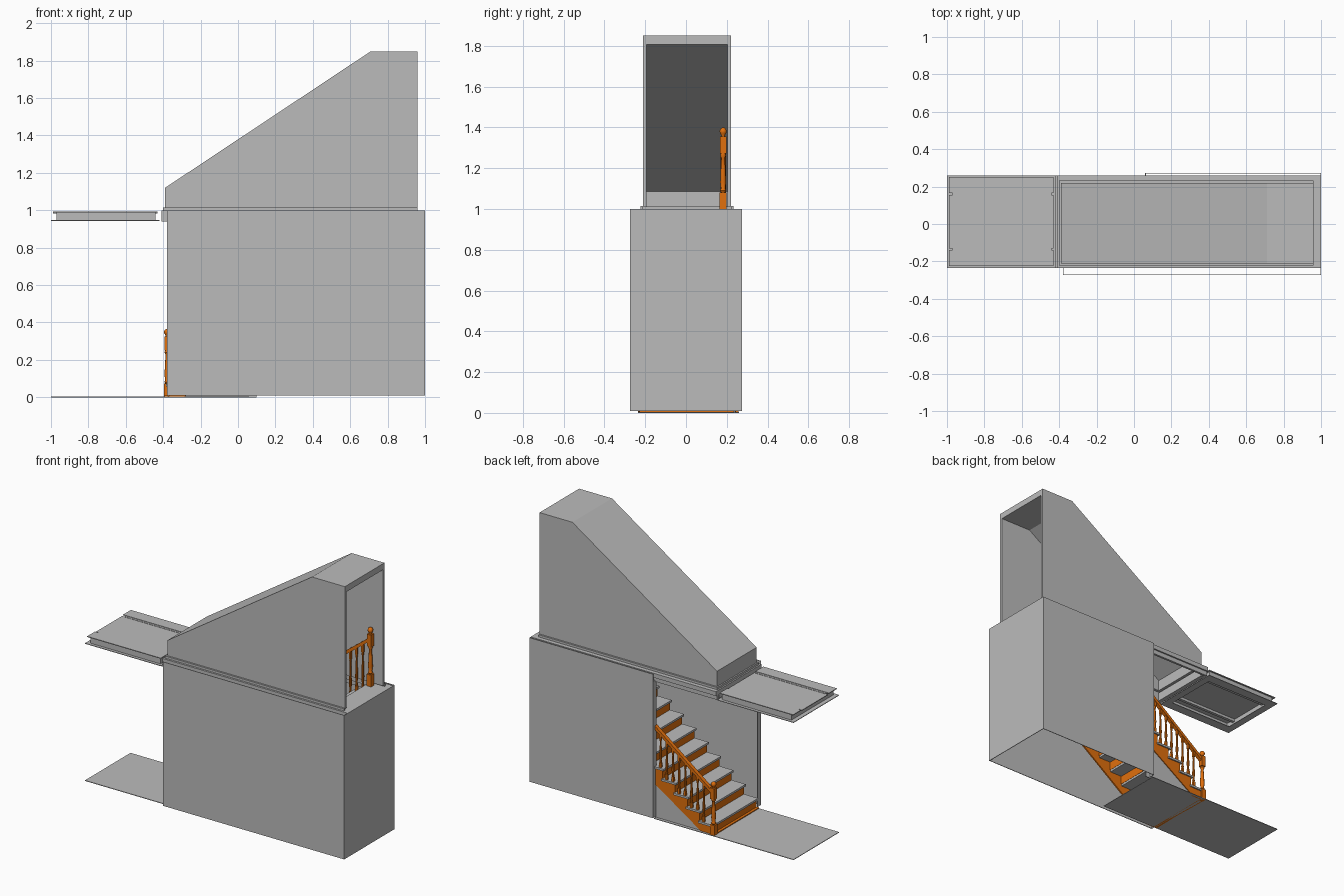
import bpy, bmesh, math
from mathutils import Vector

cube = bpy.data.objects.get("Cube")
if cube:
    bpy.data.objects.remove(cube, do_unlink=True)


def material(name, rgb):
    m = bpy.data.materials.new(name)
    m.use_nodes = True
    m.diffuse_color = (*rgb, 1)
    m.node_tree.nodes["Principled BSDF"].inputs["Base Color"].default_value = (*rgb, 1)
    return m


GREY = material("plaster grey", (0.5, 0.5, 0.5))
ORANGE = material("orange wood", (0.75, 0.16, 0.004))


def finish(name, bm, mat, smooth=False):
    bmesh.ops.recalc_face_normals(bm, faces=bm.faces[:])
    me = bpy.data.meshes.new(name)
    bm.to_mesh(me)
    bm.free()
    me.materials.append(mat)
    ob = bpy.data.objects.new(name, me)
    bpy.context.collection.objects.link(ob)
    if smooth:
        bpy.ops.object.select_all(action='DESELECT')
        ob.select_set(True)
        bpy.context.view_layer.objects.active = ob
        bpy.ops.object.shade_smooth_by_angle(angle=math.radians(40))
    return ob


def add_box(bm, x0, x1, y0, y1, z0, z1):
    vs = bmesh.ops.create_cube(bm, size=1)["verts"]
    for v in vs:
        v.co = Vector((x0 + (v.co.x + .5) * (x1 - x0),
                       y0 + (v.co.y + .5) * (y1 - y0),
                       z0 + (v.co.z + .5) * (z1 - z0)))


def boxes(name, mat, *dims):
    bm = bmesh.new()
    for d in dims:
        add_box(bm, *d)
    return finish(name, bm, mat)


def add_prism(bm, pts, y0, y1):
    # x-z outline extruded along y
    a = [bm.verts.new((x, y0, z)) for x, z in pts]
    b = [bm.verts.new((x, y1, z)) for x, z in pts]
    bm.faces.new(a)
    bm.faces.new(b[::-1])
    for i in range(len(pts)):
        j = (i + 1) % len(pts)
        bm.faces.new((a[i], a[j], b[j], b[i]))


def prism(name, mat, pts, y0, y1):
    bm = bmesh.new()
    add_prism(bm, pts, y0, y1)
    return finish(name, bm, mat)


def add_turned(bm, x, y, z, profile, n=10):
    # lathe profile of (radius, height)
    rings = [[bm.verts.new((x + r * math.cos(2 * math.pi * k / n),
                            y + r * math.sin(2 * math.pi * k / n), z + h))
              for k in range(n)] for r, h in profile]
    for p, q in zip(rings, rings[1:]):
        for k in range(n):
            m = (k + 1) % n
            bm.faces.new((p[k], p[m], q[m], q[k]))
    bm.faces.new(rings[0][::-1])
    bm.faces.new(rings[-1])


Y0, Y1 = -.235, .26        # floor edges
XS, XW = -.38, .06         # foot of stairs, end of back wall
T = .004                   # sheet thickness

# Lower storey: thin walls with short returns
boxes("front_wall", GREY, (XS, 1, -.274, -.27, .01, 1), (XS, XS + T, -.272, Y0, .01, .95))
boxes("back_wall", GREY, (XW, 1, .27, .274, .01, 1), (XW, XW + T, .235, .272, .01, .95))
boxes("end_wall", GREY, (1 - T, 1, -.272, .272, .01, 1))
boxes("ground_floor", GREY, (-1, XW, Y0, Y1, 0, T))

# Upper floor framing the stairwell
STAIR_END = .85
boxes("upper_floor", GREY,
      (STAIR_END, 1, Y0, Y1, .94, 1),
      (-.41, STAIR_END, Y0, -.205, .94, 1),
      (-.41, STAIR_END, .225, Y1, .97, 1),
      (-.41, STAIR_END, .235, Y1 - .01, .94, .97),
      (-.41, XS, -.205, .225, .94, 1))
boxes("hood_skirting", GREY, (-.4, .96, -.222, -.21, 1, 1.015),
      (-.4, .96, .22, .232, 1, 1.015), (-.4, -.39, -.222, .232, 1, 1.015))

# Landing deck: upper sheet, core and moulded underside
PX0, PX1 = -1, -.42
boxes("landing_deck", GREY,
      (PX0 + .01, PX1 - .01, -.13, .155, .983, .988),
      (PX0 + .01, PX1 - .01, -.225, -.14, .988, .993),
      (PX0 + .01, PX1 - .01, .165, .25, .988, .993))
boxes("landing_core", GREY,
      (-.97, -.44, -.215, -.205, .945, .99), (-.97, -.44, .23, .24, .945, .99),
      (-.97, -.44, -.145, -.125, .965, .99), (-.97, -.44, .15, .17, .965, .99),
      (-.97, -.96, -.215, .24, .945, .985), (-.45, -.44, -.215, .24, .945, .985))
boxes("landing_soffit", GREY,
      (PX0, PX1, Y0, -.17, .943, .947), (PX0, PX1, .195, Y1, .943, .947),
      (PX0, -.95, -.17, .195, .943, .947), (-.47, PX1, -.17, .195, .943, .947))

# Sloping hood over the stairs, open at the tall end and below
HB = 1.01
outer = [(-.39, HB), (-.39, 1.12), (.71, 1.85), (.96, 1.85)]
inner = [(.96, 1.808), (.725, 1.808), (-.372, 1.085), (-.372, HB)]
prism("hood_roof", GREY, outer + inner, -.21, .22)
for name, y in (("hood_front_side", -.21), ("hood_back_side", .203)):
    prism(name, GREY, outer + [(.96, HB)], y, y + .017)

# Staircase
N = 14
H = 1 / N
RUN = (STAIR_END - XS - .01) / (N - 1)
X_FIRST = XS + .01
PITCH = H / RUN
treads, risers = bmesh.new(), bmesh.new()
for i in range(N):
    x = X_FIRST + i * RUN
    y1 = .255 if x < XW else .225
    add_box(risers, x, x + .008, Y0, y1 - .01, i * H, (i + 1) * H - .012)
    if i < N - 1:
        add_box(treads, x - .014, x + RUN + .006, Y0, y1, (i + 1) * H - .014, (i + 1) * H)
finish("stair_treads", treads, GREY)
finish("stair_risers", risers, ORANGE)


def stringer(name, x0, x1, ya, yb):
    # saw-toothed board under the steps
    first = round((x0 - X_FIRST) / RUN)
    last = round((x1 - X_FIRST) / RUN)
    pts = []
    for i in range(first, last):
        x = X_FIRST + i * RUN
        pts += [(x, i * H), (x, (i + 1) * H - .013)]
    xe = X_FIRST + last * RUN
    pts += [(xe, last * H - .013), (xe, last * H - .1)]
    pts.append((X_FIRST + first * RUN + .08, max(0, first * H - .02)))
    prism(name, ORANGE, pts, ya, yb)
    return xe, last * H - .1


xe, ze = stringer("back_stringer", X_FIRST, XW + .03, .236, .246)
stringer("front_stringer", X_FIRST, STAIR_END, Y0, Y0 + .01)
prism("spandrel_panel", GREY, [(X_FIRST + .08, 0), (xe, 0), (xe, ze)], .234, .24)
boxes("stair_base_trim", ORANGE, (XS - .012, XS + .006, Y0, .25, 0, .01))

# Railings
NEWEL = [(.010, .08), (.016, .09), (.011, .1), (.015, .13), (.012, .2),
         (.009, .25), (.015, .262), (.012, .275)]
KNOB = [(.009, .355), (.009, .362), (.016, .372), (.018, .382), (.014, .393), (.004, .4)]
BALUSTER = [(.006, .03), (.009, .04), (.006, .05), (.0095, .08), (.007, .13),
            (.005, .18), (.008, .19), (.005, .2)]


def newel(name, x, y, z, s=1.0):
    bm = bmesh.new()
    add_box(bm, x - .017, x + .017, y - .017, y + .017, z, z + .08 * s)
    add_box(bm, x - .016, x + .016, y - .016, y + .016, z + .272 * s, z + .355 * s)
    add_turned(bm, x, y, z, [(r, h * s) for r, h in NEWEL])
    add_turned(bm, x, y, z, [(r, h * s) for r, h in KNOB])
    finish(name, bm, ORANGE, True)


def railing(name, x0, x1, y, z0):
    # sloped handrail with two balusters per step
    z1 = z0 + (x1 - x0) * PITCH
    prism(name + "_handrail", ORANGE,
          [(x0, z0 - .012), (x1, z1 - .012), (x1, z1 + .014), (x0, z0 + .014)],
          y - .013, y + .013)
    bm = bmesh.new()
    for i in range(N - 1):
        for f in (.2, .7):
            x = X_FIRST + (i + f) * RUN
            if not x0 + .03 < x < x1 - .01:
                continue
            base = (i + 1) * H
            top = z0 + (x - x0) * PITCH
            k = (top - base) / .24
            add_box(bm, x - .008, x + .008, y - .008, y + .008, base, base + .032 * k)
            add_box(bm, x - .007, x + .007, y - .007, y + .007, base + .198 * k, top)
            add_turned(bm, x, y, base, [(r, h * k) for r, h in BALUSTER], 8)
    finish(name + "_balusters", bm, ORANGE, True)


newel("lower_newel", -.378, .24, 0, .915)
railing("lower", -.37, XW + .02, .24, .295)
newel("upper_newel", .88, .182, 1)
railing("upper", .45, .875, .182, 1.315 - .425 * PITCH)
